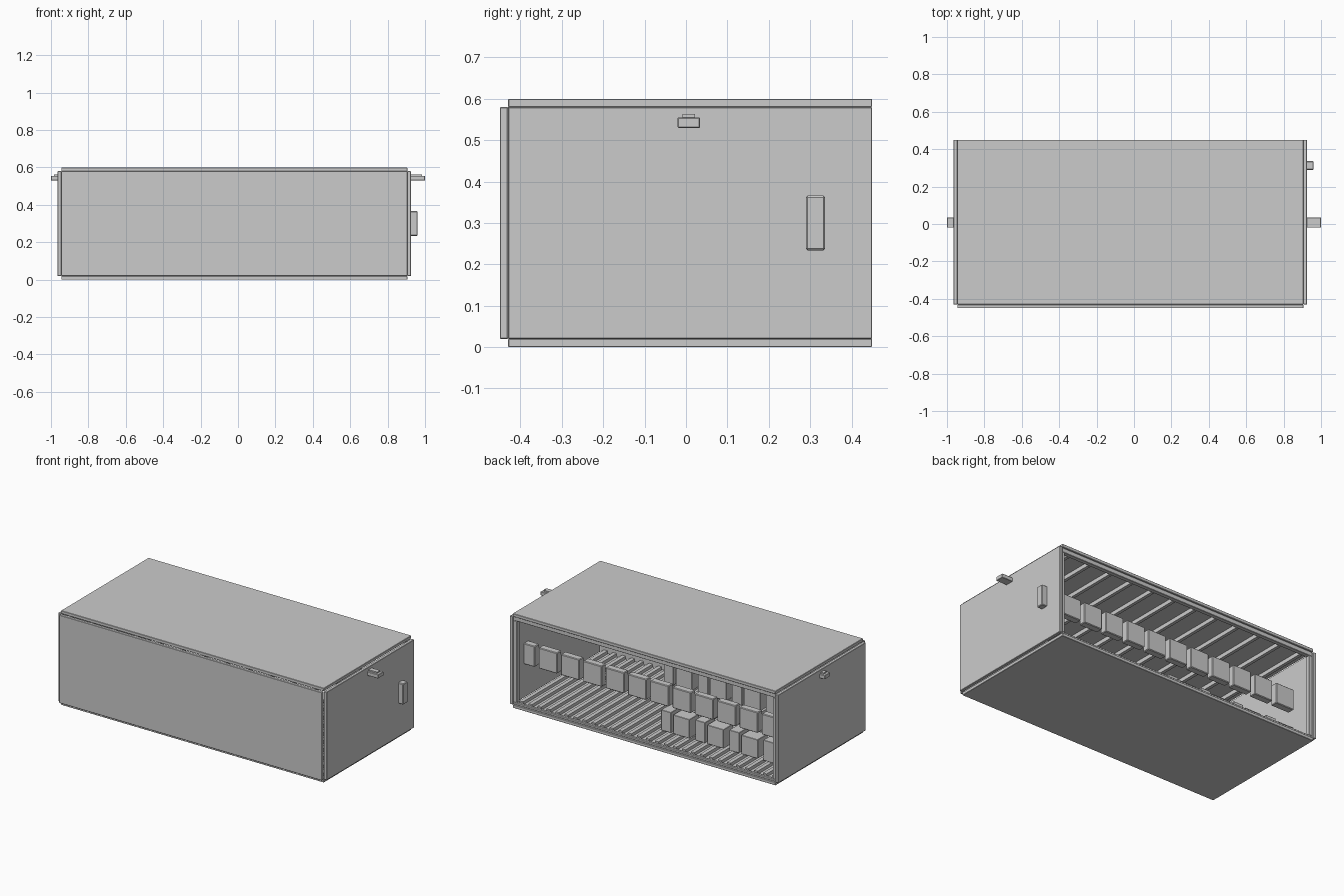
import bpy

if "Cube" in bpy.data.objects:
    bpy.data.objects.remove(bpy.data.objects["Cube"])


def box(name, x0, x1, y0, y1, z0, z1, bevel=0.002):
    """Axis-aligned box given by its limits, with slightly eased edges."""
    bpy.ops.mesh.primitive_cube_add(
        size=1, location=((x0 + x1) / 2, (y0 + y1) / 2, (z0 + z1) / 2))
    ob = bpy.context.object
    ob.name = name
    ob.scale = (x1 - x0, y1 - y0, z1 - z0)
    bpy.ops.object.transform_apply(location=False, rotation=False, scale=True)
    if bevel:
        m = ob.modifiers.new("eased_edges", 'BEVEL')
        m.width = bevel
        m.segments = 1
    return ob


def repeat(ob, count, dx):
    m = ob.modifiers.new("row", 'ARRAY')
    m.count = count
    m.use_relative_offset = False
    m.use_constant_offset = True
    m.constant_offset_displace = (dx, 0, 0)
    return ob


L, R = -0.945, 0.905      # inner faces of the end walls
F, B = -0.43, 0.45        # inner face of front wall, open back

# Shell panels: open at the back
box("floor_panel", L, R, F, B, 0.0, 0.02)
box("roof_panel", L, R, F, B, 0.58, 0.6)
box("front_wall", L, R, -0.45, F, 0.02, 0.58)
box("left_wall", L - 0.02, L, F, B, 0.02, 0.58)
box("right_wall", R, R + 0.02, F, B, 0.02, 0.58)

# Frame just inside the open back
box("frame_top", L, R, 0.415, 0.442, 0.553, 0.58)
box("frame_bottom", L, R, 0.425, 0.442, 0.02, 0.034)
box("frame_left", L, L + 0.025, 0.415, 0.442, 0.034, 0.553)
box("frame_right", R - 0.025, R, 0.415, 0.442, 0.034, 0.553)

# Floor slats and ceiling ribs running front to back
repeat(box("floor_slat", L + 0.02, L + 0.045, F, 0.42, 0.02, 0.04, 0), 29, 0.0635)
repeat(box("ceiling_rib", L + 0.05, L + 0.07, F, 0.41, 0.555, 0.58, 0), 12, 0.156)

# Row of hanging panels near the opening; the last one pokes through the right wall
repeat(box("hanging_panel", 0.83, 0.96, 0.29, 0.336, 0.234, 0.366, 0.004), 12, -0.157)

# Row of ceiling lamps; the end ones poke through both walls
repeat(box("lamp_body", -1.0, -0.9, -0.02, 0.034, 0.53, 0.555), 13, 1.9 / 12)
repeat(box("lamp_cap", -0.985, -0.915, -0.008, 0.022, 0.555, 0.563, 0), 13, 1.9 / 12)

# Low cabinets on the floor, in two rows
for y, x, n in ((0.28, -0.02, 4), (-0.26, 0.34, 5)):
    repeat(box("narrow_cabinet", x - 0.07, x, y - 0.1, y, 0.04, 0.17), n, -0.24)
    repeat(box("wide_cabinet", x - 0.2, x - 0.085, y - 0.1, y, 0.04, 0.16), n, -0.24)
